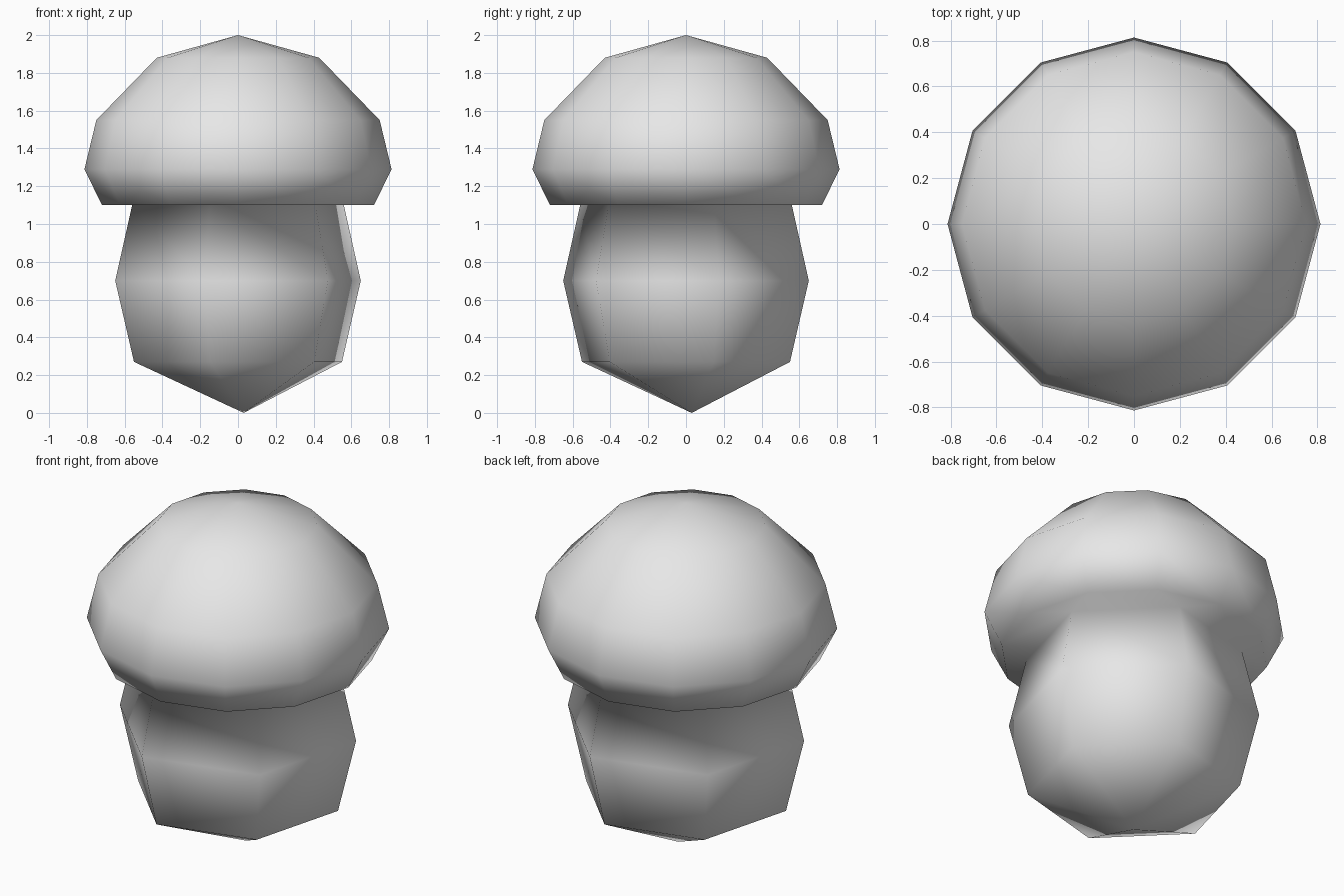
import bpy, bmesh, math

cube = bpy.data.objects.get("Cube")
if cube:
    bpy.data.objects.remove(cube, do_unlink=True)

grey = bpy.data.materials.new("plain grey")
grey.use_nodes = True
colour = (0.8, 0.8, 0.8, 1)
grey.diffuse_color = colour
grey.node_tree.nodes["Principled BSDF"].inputs["Base Color"].default_value = colour

CAP_SIDES, STEM_SIDES = 12, 6
CAP = [(0.43, 1.88), (0.75, 1.55), (0.813, 1.29), (0.72, 1.1)]
STEM = [(0.58, 1.1), (0.673, 0.7), (0.57, 0.27)]
STEM_TURN = math.radians(15)

bm = bmesh.new()


def ring(radius, z, sides, turn=0.0):
    angles = [turn + math.tau * i / sides for i in range(sides)]
    return [bm.verts.new((radius * math.cos(a), radius * math.sin(a), z)) for a in angles]


def wall(upper, lower):
    for i in range(len(upper)):
        j = (i + 1) % len(upper)
        bm.faces.new((upper[i], lower[i], lower[j], upper[j]))


def fan(tip, loop):
    for i in range(len(loop)):
        bm.faces.new((tip, loop[i], loop[(i + 1) % len(loop)]))


# Domed cap
cap = [ring(r, z, CAP_SIDES) for r, z in CAP]
fan(bm.verts.new((0, 0, 2)), cap[0])
for upper, lower in zip(cap, cap[1:]):
    wall(upper, lower)

# Six-sided stem with a pointed foot, slightly off centre
stem = [ring(r, z, STEM_SIDES, STEM_TURN) for r, z in STEM]
for upper, lower in zip(stem, stem[1:]):
    wall(upper, lower)
fan(bm.verts.new((0.03, 0.03, 0)), stem[-1])

# Flat underside joining the cap rim to the stem
rim, neck = cap[-1], stem[0]
for k in range(STEM_SIDES):
    a, b = rim[2 * k], rim[2 * k + 1]
    c = rim[(2 * k + 2) % CAP_SIDES]
    bm.faces.new((a, neck[k], b))
    bm.faces.new((b, neck[k], neck[(k + 1) % STEM_SIDES], c))

bmesh.ops.recalc_face_normals(bm, faces=bm.faces)
for face in bm.faces:
    face.smooth = True

mesh = bpy.data.meshes.new("mushroom")
bm.to_mesh(mesh)
bm.free()
mesh.materials.append(grey)
bpy.context.collection.objects.link(bpy.data.objects.new("mushroom", mesh))
